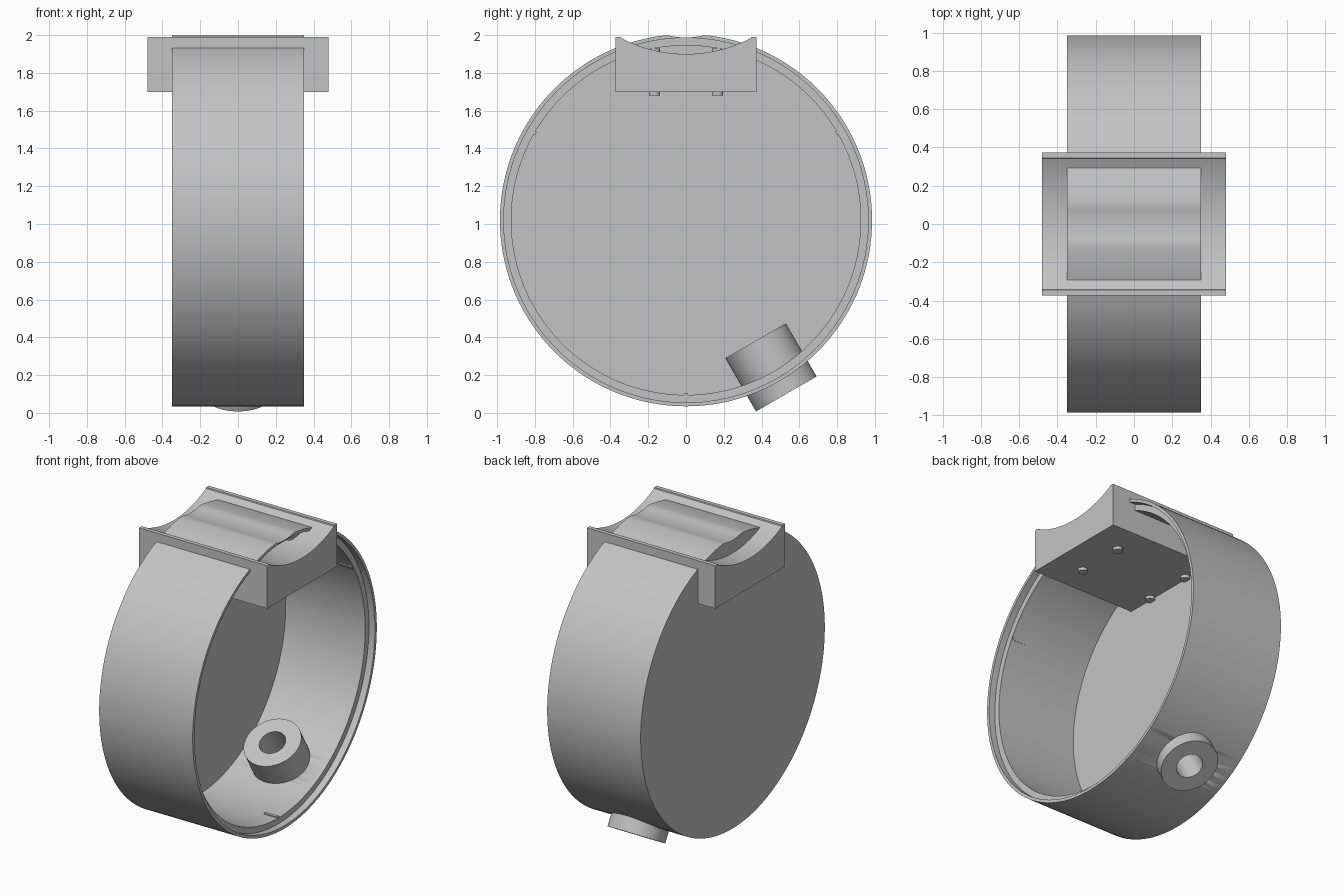
import bpy, bmesh, math
from mathutils import Matrix, Vector

if "Cube" in bpy.data.objects:
    bpy.data.objects.remove(bpy.data.objects["Cube"], do_unlink=True)

AXIS = Vector((0, 0, 1.02))          # centre of the round case
R, HALF = 0.985, 0.35                # case radius and half width

grey = bpy.data.materials.new("plain_grey")
grey.use_nodes = True
grey.diffuse_color = (0.55, 0.55, 0.55, 1)
grey.node_tree.nodes["Principled BSDF"].inputs["Base Color"].default_value = grey.diffuse_color


def finish(name, bm, matrix=Matrix()):
    bmesh.ops.remove_doubles(bm, verts=bm.verts, dist=1e-5)
    bm.transform(matrix)
    bmesh.ops.recalc_face_normals(bm, faces=bm.faces)
    mesh = bpy.data.meshes.new(name)
    bm.to_mesh(mesh)
    bm.free()
    mesh.materials.append(grey)
    obj = bpy.data.objects.new(name, mesh)
    bpy.context.collection.objects.link(obj)
    bpy.ops.object.select_all(action='DESELECT')
    obj.select_set(True)
    bpy.context.view_layer.objects.active = obj
    bpy.ops.object.shade_smooth_by_angle(angle=math.radians(25))
    return obj


def revolve(name, profile, segments, matrix, closed=False):
    """Spin (radius, height) points around z."""
    bm = bmesh.new()
    verts = [bm.verts.new((r, 0, h)) for r, h in profile]
    pairs = list(zip(verts, verts[1:])) + ([(verts[-1], verts[0])] if closed else [])
    edges = [bm.edges.new(p) for p in pairs]
    bmesh.ops.spin(bm, geom=verts + edges, cent=(0, 0, 0), axis=(0, 0, 1),
                   angle=math.tau, steps=segments, use_merge=False)
    return finish(name, bm, matrix)


def cylinder(name, radius, bottom, top, matrix, segments=32):
    return revolve(name, [(0, bottom), (radius, bottom), (radius, top), (0, top)],
                   segments, matrix)


# Round case: closed on one side, stepped lip on the open side
lip = 0.305
case = revolve("round_case", [(0, -HALF), (R, -HALF), (R, HALF), (0.965, HALF),
                              (0.965, lip), (0.925, lip), (0.925, -0.29), (0, -0.29)],
               256, Matrix.Translation(AXIS) @ Matrix.Rotation(math.pi / 2, 4, 'Y'))

# Shallow groove along the top of the case
for v in case.data.vertices:
    v.co.z = min(v.co.z, 1.987 + 1.3 * v.co.y ** 2)

# Saddle block across the top
bm = bmesh.new()
arc_r, arc_z = 0.743, 2.643
profile = [(-0.373, 1.70), (0.373, 1.70), (0.373, 1.99), (0.345, 1.99)]
for i in range(33):
    y = 0.342 * (1 - i / 16)
    profile.append((y, arc_z - math.sqrt(arc_r ** 2 - y ** 2)))
profile += [(-0.345, 1.99), (-0.373, 1.99)]
face = bm.faces.new([bm.verts.new((-0.48, y, z)) for y, z in profile])
sweep = bmesh.ops.extrude_face_region(bm, geom=[face])
bmesh.ops.translate(bm, vec=(0.96, 0, 0),
                    verts=[g for g in sweep["geom"] if isinstance(g, bmesh.types.BMVert)])
bm.faces.ensure_lookup_table()
finish("saddle_block", bm)

# Four pins through the block
for x in (-0.27, 0.27):
    for y in (-0.167, 0.167):
        cylinder("block_pin", 0.03, 1.68, 1.93, Matrix.Translation((x, y, 0)))

# Tube through the lower wall
out = Vector((0, math.cos(math.radians(60)), -math.sin(math.radians(60))))
tube_frame = Matrix.Translation(AXIS) @ out.to_track_quat('Z', 'Y').to_matrix().to_4x4()
revolve("tube", [(0.085, 0.737), (0.185, 0.737), (0.185, 1.062), (0.085, 1.062)],
        64, tube_frame, closed=True)
cutter = cylinder("tube_hole_cutter", 0.12, 0.8, 1.2, tube_frame)
cutter.hide_render = True
cutter.display_type = 'WIRE'
hole = case.modifiers.new("tube_hole", 'BOOLEAN')
hole.object = cutter
hole.solver = 'EXACT'

# Small catch ridges inside the lip
for degrees in (-90, 30, 150):
    bm = bmesh.new()
    bmesh.ops.create_cube(bm, size=1, matrix=Matrix.Diagonal((0.1, 0.02, 0.02, 1)))
    finish("catch_ridge", bm, Matrix.Translation(AXIS)
           @ Matrix.Rotation(math.radians(degrees), 4, 'X')
           @ Matrix.Translation((0.25, 0.928, 0)))
